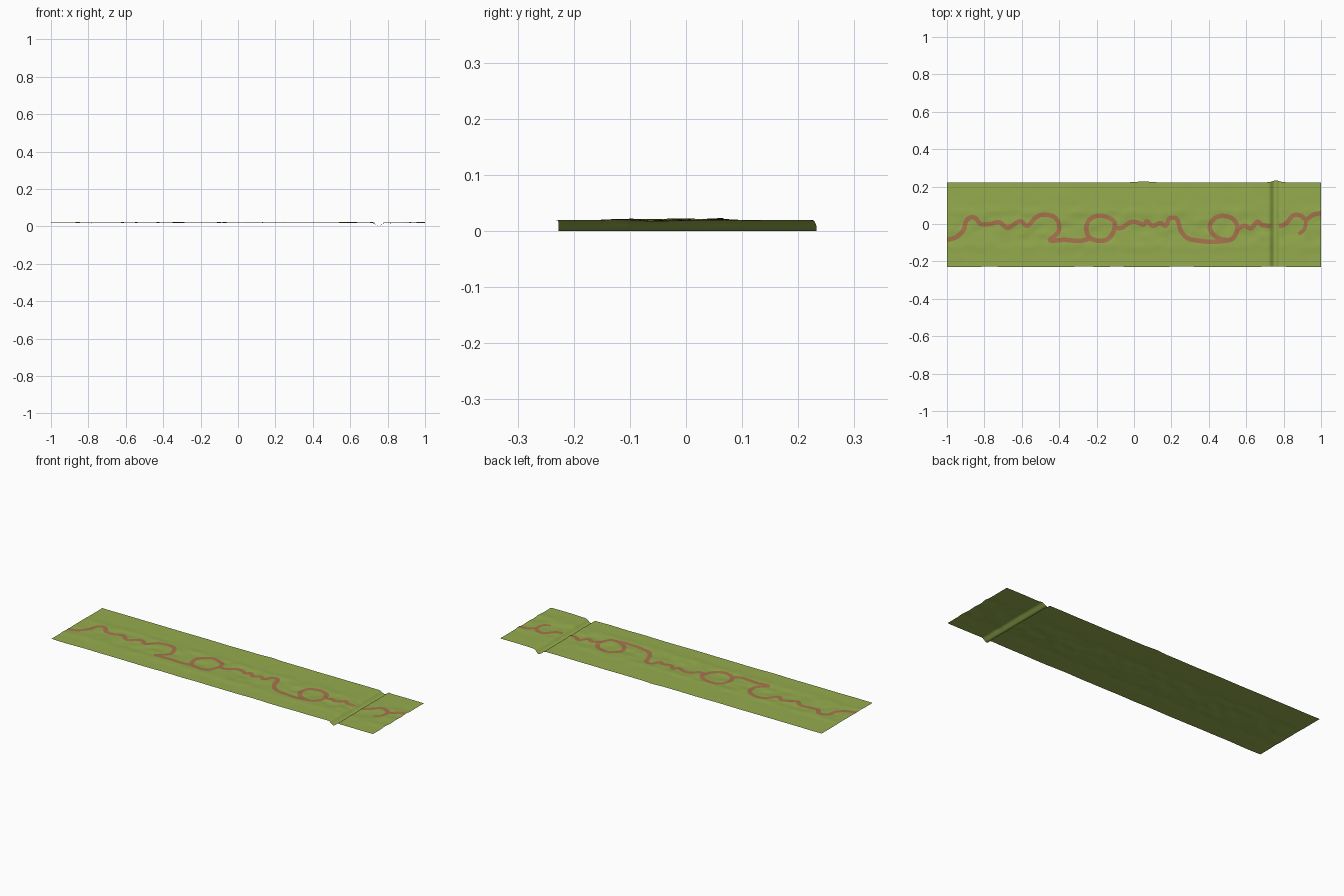
import bpy, bmesh, math
from mathutils import Vector, noise

cube = bpy.data.objects.get("Cube")
if cube:
    bpy.data.objects.remove(cube, do_unlink=True)


def material(name, color):
    m = bpy.data.materials.new(name)
    m.use_nodes = True
    m.diffuse_color = color
    m.node_tree.nodes["Principled BSDF"].inputs["Base Color"].default_value = color
    return m


grass = material("grass green", (0.30, 0.41, 0.075, 1))
dirt = material("dirt brown", (0.39, 0.17, 0.075, 1))

DITCH_X = 0.752


def bump(value, centre, width):
    return math.exp(-((value - centre) / width) ** 2)


def height(x, y):
    """Ground level: flat field, rough middle band and one cross ditch."""
    rough = bump(y, -0.02, 0.11)
    z = 0.019 + 0.0035 * rough * noise.noise(Vector((x * 16, y * 22, 0.3)))
    z += 0.001 * noise.noise(Vector((x * 7, 0, 5)))
    z += 0.0015 * (bump(y, -0.12, 0.025) + bump(y, 0.065, 0.02))
    d = abs(x - DITCH_X)
    fall = max(0.0, 1 - d / 0.03)
    return z * (1 - fall * fall * (3 - 2 * fall))


def make_object(name, bm, mat):
    mesh = bpy.data.meshes.new(name)
    bm.to_mesh(mesh)
    bm.free()
    mesh.materials.append(mat)
    obj = bpy.data.objects.new(name, mesh)
    bpy.context.collection.objects.link(obj)
    for p in mesh.polygons:
        p.use_smooth = True
    return obj


# Ground sheet with a slightly wavy front and back edge
bm = bmesh.new()
bmesh.ops.create_grid(bm, x_segments=250, y_segments=50, size=1)
for v in bm.verts:
    x, t = v.co.x, v.co.y
    front = -0.229 + 0.004 * noise.noise(Vector((x * 6, 2, 0)))
    back = 0.223 + 0.01 * bump(x, 0.76, 0.025) + 0.005 * bump(x, 0.05, 0.04)
    y = front + (back - front) * (t + 1) / 2
    v.co = (x, y, height(x, y))
make_object("ground", bm, grass)


def smooth_path(points, closed):
    """Sample a smooth curve through the given points."""
    pts = [Vector(p) for p in points]
    n = len(pts)
    out = []
    for i in range(n if closed else n - 1):
        if closed:
            a, b, c, d = (pts[(i + k) % n] for k in (-1, 0, 1, 2))
        else:
            a, b, c, d = (pts[min(max(i + k, 0), n - 1)] for k in (-1, 0, 1, 2))
        for s in range(6):
            t = s / 6
            out.append(0.5 * (2 * b + (c - a) * t + (2 * a - 5 * b + 4 * c - d) * t * t
                              + (3 * b - a - 3 * c + d) * t ** 3))
    if not closed:
        out.append(pts[-1])
    return out


def trail(name, points, closed=False, width=0.024):
    """Dirt ribbon that hugs the ground."""
    path = smooth_path(points, closed)
    n = len(path)
    bm = bmesh.new()
    rows = []
    for i, p in enumerate(path):
        if closed:
            along = path[(i + 1) % n] - path[i - 1]
        else:
            along = path[min(i + 1, n - 1)] - path[max(i - 1, 0)]
        side = Vector((-along.y, along.x)).normalized() * width / 2
        row = []
        for k in (1, 0, -1):
            q = p + side * k
            x = max(-1, min(1, q.x))
            row.append(bm.verts.new((x, q.y, height(x, q.y) + 0.0012)))
        rows.append(row)
    for i in range(n if closed else n - 1):
        a, b = rows[i], rows[(i + 1) % n]
        for k in range(2):
            bm.faces.new((a[k], a[k + 1], b[k + 1], b[k]))
    make_object(name, bm, dirt)


# Winding trail from the right end to the ditch, with two round loops
trail("west_trail", [
    (-1, -.085), (-.95, -.07), (-.91, -.03), (-.9, .01), (-.875, .035),
    (-.845, .03), (-.82, 0), (-.77, 0), (-.72, .01), (-.675, -.02),
    (-.61, .015), (-.57, -.01), (-.525, .035), (-.48, .05), (-.43, .04),
    (-.405, .01), (-.40, -.03), (-.42, -.06), (-.45, -.088), (-.37, -.085),
    (-.29, -.09), (-.23, -.075)])
trail("west_loop", [
    (-.24, -.07), (-.255, -.02), (-.235, .025), (-.19, .045), (-.14, .035),
    (-.105, .01), (-.11, -.04), (-.14, -.08), (-.19, -.09)], True)
trail("middle_trail", [
    (-.105, -.02), (-.065, -.02), (-.02, .01), (.015, .01), (.05, -.005),
    (.07, .015), (.1, -.01), (.14, .005), (.17, -.01), (.19, .03),
    (.225, .03), (.24, 0), (.25, -.035), (.285, -.075), (.35, -.09),
    (.43, -.095), (.5, -.088)])
trail("east_loop", [
    (.405, -.02), (.425, .025), (.47, .043), (.525, .03), (.55, -.005),
    (.55, -.04), (.515, -.085), (.44, -.07)], True)
trail("ditch_trail", [
    (.55, -.03), (.59, -.01), (.625, -.022), (.66, .012), (.685, -.005),
    (.73, -.01)])

# Trail beyond the ditch with a short spur
trail("far_trail", [
    (.775, -.01), (.81, 0), (.85, .045), (.89, .045), (.92, .025),
    (.96, .05), (1, .058)])
trail("far_spur", [(.92, .025), (.912, -.025), (.88, -.055)], width=0.02)
